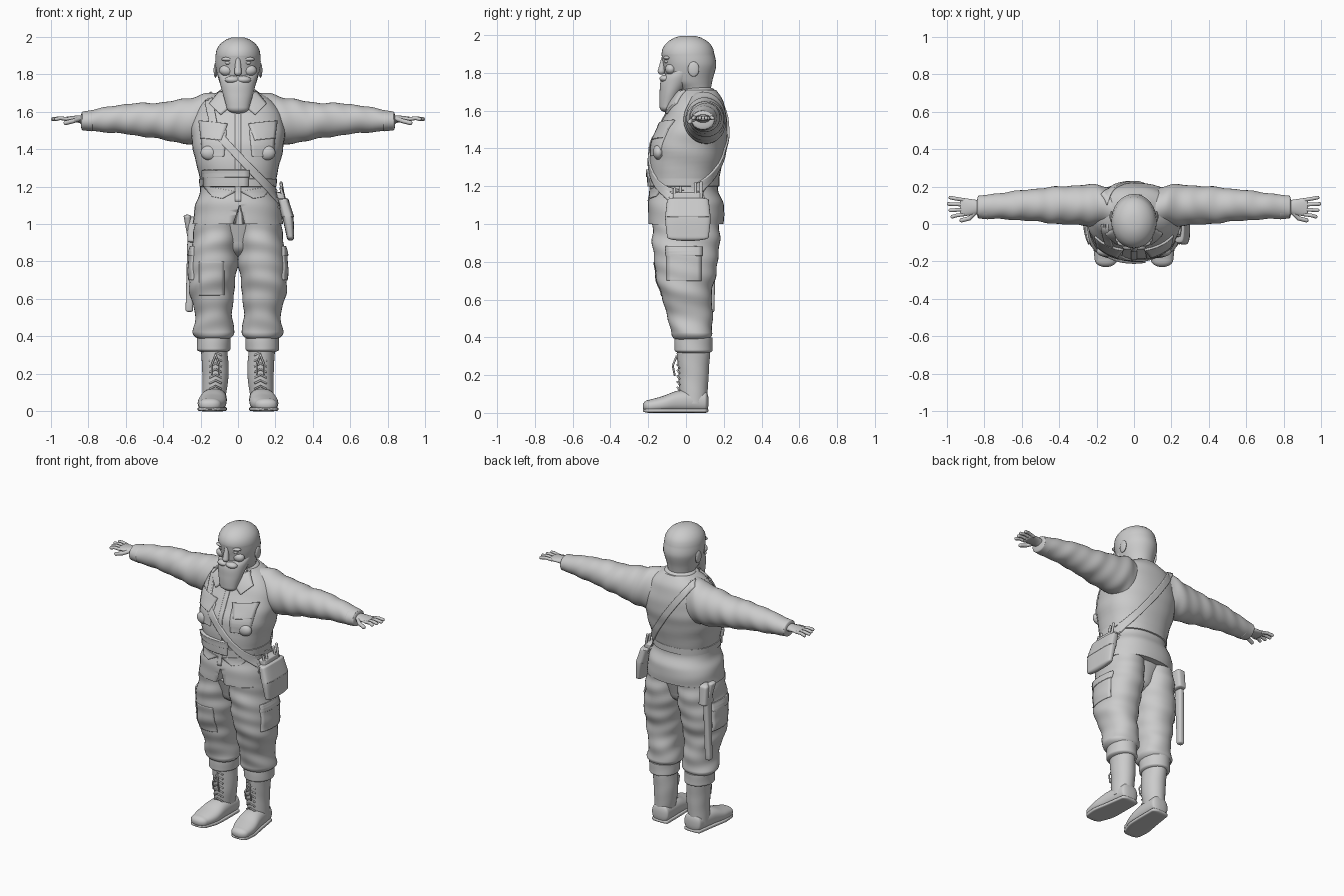
import bpy, bmesh, math
from mathutils import Matrix, Vector
from mathutils.bvhtree import BVHTree

if "Cube" in bpy.data.objects:
    bpy.data.objects.remove(bpy.data.objects["Cube"])

shade = (0.6, 0.6, 0.6, 1)
grey = bpy.data.materials.new("clay_grey")
grey.use_nodes = True
grey.diffuse_color = shade
grey.node_tree.nodes["Principled BSDF"].inputs["Base Color"].default_value = shade


def finish(name, bm, mirror=False):
    bmesh.ops.recalc_face_normals(bm, faces=bm.faces)
    mesh = bpy.data.meshes.new(name)
    bm.to_mesh(mesh)
    bm.free()
    mesh.materials.append(grey)
    part = bpy.data.objects.new(name, mesh)
    bpy.context.collection.objects.link(part)
    bpy.ops.object.select_all(action='DESELECT')
    part.select_set(True)
    bpy.context.view_layer.objects.active = part
    bpy.ops.object.shade_smooth_by_angle(angle=math.radians(50))
    if mirror:
        part.modifiers.new("Mirror", 'MIRROR').use_mirror_merge = False
    return part


def spline(rings, steps):
    """Smooth the list of rings with a Catmull-Rom curve."""
    last = len(rings) - 1
    smooth = []
    for index in range(last):
        before, start, end, after = (rings[min(max(index + k, 0), last)] for k in (-1, 0, 1, 2))
        for step in range(steps):
            t = step / steps
            smooth.append([q + t * ((r - p) + t * (2*p - 5*q + 4*r - w + t * (3*(q - r) + w - p))) / 2
                           for p, q, r, w in zip(before, start, end, after)])
    return smooth + [rings[last]]


def dome(ring, height):
    """Rings that shrink along a quarter circle, to round off an end."""
    place, across, along, width, depth = ring
    turns = [math.pi / 2 * k / 6 for k in range(1, 6)]
    return [(place + height * math.sin(turn), across, along, width * math.cos(turn), depth * math.cos(turn))
            for turn in turns]


def loft(name, rings, axis='z', power=2, fold=0, mirror=False, first=0, last=0, steps=8, sides=36):
    """Skin over rings of (place on axis, two centre values, two radii); first and last round the ends."""
    rows = spline(rings, steps)
    direction = math.copysign(1, rings[-1][0] - rings[0][0])
    if first:
        rows = dome(rows[0], -first * direction)[::-1] + rows
    if last:
        rows = rows + dome(rows[-1], last * direction)
    bm = bmesh.new()
    loops = []
    for place, across, along, width, depth in rows:
        loop = []
        for k in range(sides):
            turn = math.tau * k / sides
            c, s = math.cos(turn), math.sin(turn)
            crease = 1 + fold * (math.sin(place * 60 + 2.5 * s + c) + math.sin(place * 33 + 2 * turn))
            a = across + crease * width * math.copysign(abs(c) ** (2 / power), c)
            b = along + crease * depth * math.copysign(abs(s) ** (2 / power), s)
            point = {'z': (a, b, place), 'x': (place, a, b), 'y': (a, place, b)}[axis]
            loop.append(bm.verts.new(point))
        loops.append(loop)
    for low, high in zip(loops, loops[1:]):
        for k in range(sides):
            bm.faces.new((low[k - 1], low[k], high[k], high[k - 1]))
    bm.faces.new(loops[0])
    bm.faces.new(loops[-1])
    return finish(name, bm, mirror)


def blob(name, centre, radii, mirror=True):
    bm = bmesh.new()
    bmesh.ops.create_uvsphere(bm, u_segments=20, v_segments=12, radius=1,
                              matrix=Matrix.Translation(centre) @ Matrix.Diagonal((*radii, 1)))
    return finish(name, bm, mirror)


def cords(name, paths, radius, mirror=True):
    """Round cords with a ball at every bend."""
    bm = bmesh.new()
    for path in paths:
        points = [Vector(point) for point in path]
        for point in points:
            bmesh.ops.create_uvsphere(bm, u_segments=10, v_segments=6, radius=radius,
                                      matrix=Matrix.Translation(point))
        for start, end in zip(points, points[1:]):
            turn = (end - start).to_track_quat('Z', 'Y').to_matrix().to_4x4()
            bmesh.ops.create_cone(bm, segments=10, radius1=radius, radius2=radius, depth=(end - start).length,
                                  matrix=Matrix.Translation((start + end) / 2) @ turn)
    return finish(name, bm, mirror)


# Jacket, sleeves and trousers
jacket = loft("jacket_body", [(1, 0, 0, .24, .2), (1.1, 0, 0, .23, .2), (1.2, 0, -.01, .2, .18),
                              (1.4, 0, .01, .24, .2), (1.52, 0, .04, .25, .18), (1.64, 0, .06, .2, .14),
                              (1.71, 0, .06, .1, .1)], power=2.3, fold=.006)
sleeves = loft("sleeves", [(.04, .07, 1.6, .08, .09), (.15, .09, 1.56, .11, .14), (.23, .1, 1.55, .11, .13),
                           (.4, .1, 1.55, .1, .1), (.6, .1, 1.56, .08, .08), (.83, .09, 1.55, .06, .05)],
               'x', fold=.02, mirror=True, steps=15)
trousers = loft("trouser_legs", [(1, .11, 0, .12, .18), (.8, .13, 0, .13, .17), (.65, .14, 0, .12, .14),
                                 (.52, .13, .02, .1, .12), (.42, .13, .03, .11, .11)],
                power=2.2, fold=.018, mirror=True, steps=15, last=.05)
loft("trouser_seat", [(1, 0, 0, .2, .16), (.9, 0, 0, .12, .13)], last=.08)
loft("trouser_cuffs", [(.4, .13, .04, .09, .1), (.33, .13, .04, .09, .1)], mirror=True, last=.02, fold=.01)
loft("sleeve_cuffs", [(.78, .09, 1.55, .065, .055), (.83, .09, 1.55, .06, .05)], 'x', mirror=True,
     first=.01, last=.01)

# Body surface that the cloth patches lie on
points, faces = [], []
bpy.context.view_layer.update()
depsgraph = bpy.context.evaluated_depsgraph_get()
for part in (jacket, sleeves, trousers):
    mesh = part.evaluated_get(depsgraph).to_mesh()
    offset = len(points)
    points += [vert.co.copy() for vert in mesh.vertices]
    faces += [[offset + index for index in face.vertices] for face in mesh.polygons]
body = BVHTree.FromPolygons(points, faces)
facing = {'front': (0, -1, 0), 'back': (0, 1, 0), 'left': (1, 0, 0), 'right': (-1, 0, 0)}


def drape(name, start, end, width, side='front', thick=.01, taper=1):
    """Strip of cloth between two (across, height) points, laid on the body."""
    outward = Vector(facing[side])
    start, end = Vector(start), Vector(end)
    sideways = (end - start).orthogonal().normalized() * width / 2
    length, breadth = 30, 8
    bm = bmesh.new()
    grid = []
    for i in range(length + 1):
        t = i / length
        row = []
        for j in range(breadth + 1):
            spot = start.lerp(end, t) + sideways * (2 * j / breadth - 1) * (1 - t + t * taper)
            place = Vector((spot.x, 0, spot.y)) if outward.y else Vector((0, spot.x, spot.y))
            hit = body.ray_cast(place + outward, -outward, 1)[0]
            row.append(bm.verts.new(hit or body.find_nearest(place + outward / 10)[0]))
        grid.append(row)
    for low, high in zip(grid, grid[1:]):
        for j in range(breadth):
            bm.faces.new((low[j], high[j], high[j + 1], low[j + 1]))
    layer = finish(name, bm).modifiers.new("Thickness", 'SOLIDIFY')
    layer.thickness, layer.offset = 2 * thick, 0


# Pockets, collar and flaps on both sides
for side, sign in (("left", 1), ("right", -1)):
    drape(side + "_chest_pocket", (sign * .13, 1.5), (sign * .13, 1.36), .14, thick=.006, taper=.8)
    drape(side + "_pocket_flap", (sign * .13, 1.54), (sign * .14, 1.45), .15, thick=.012, taper=.7)
    drape(side + "_collar_flap", (sign * .05, 1.68), (sign * .12, 1.61), .1, thick=.012, taper=.8)
    drape(side + "_waist_flap", (sign * .1, 1.19), (sign * .11, 1.14), .18, thick=.006, taper=.3)
    drape(side + "_thigh_pocket", (-.01, .87), (-.01, .7), .18, side, .006)
    drape(side + "_thigh_flap", (-.01, .88), (-.01, .83), .19, side, .01)
drape("knee_patch", (-.14, .8), (-.14, .62), .13, thick=.004)
drape("front_placket", (0, 1.6), (0, 1.12), .03, thick=.004)
drape("belt_pouch", (-.06, 1.28), (-.06, 1.2), .23, thick=.015)
drape("belt_pouch_flap", (-.06, 1.29), (-.06, 1.25), .24, thick=.02)
drape("chest_strap", (-.16, 1.69), (-.12, 1.48), .04)
drape("front_strap", (-.12, 1.49), (.25, 1.1), .04)
drape("back_strap", (-.16, 1.69), (.24, 1.12), .04, 'back')
blob("pocket_bulges", (.15, -.145, 1.38), (.05, .03, .04))
loft("collar_stand", [(1.64, 0, .05, .12, .1), (1.71, 0, .06, .1, .09)], last=.02)
loft("waist_belt", [(1.2, 0, -.01, .206, .186), (1.24, 0, -.01, .208, .187)], power=2.3, first=.01, last=.01)

# Split at the front hem
cutter = loft("hem_cutter", [(.9, 0, -.2, .06, .1), (1.1, .01, -.2, .002, .1)], power=4, steps=1)
cutter.hide_render = True
cutter.hide_set(True)
split = jacket.modifiers.new("Hem split", 'BOOLEAN')
split.operation, split.object = 'DIFFERENCE', cutter

# Head, beard and face
loft("head", [(1.6, 0, .05, .08, .07), (1.7, 0, .05, .08, .08), (1.76, 0, .02, .1, .12),
              (1.84, 0, .02, .12, .14), (1.9, 0, .01, .12, .14)], last=.1)
loft("beard", [(1.62, 0, -.1, .06, .04), (1.69, 0, -.08, .08, .06), (1.77, 0, -.04, .1, .09),
               (1.82, 0, 0, .11, .08)], fold=.006, first=.03, last=.01)
loft("nose", [(1.88, 0, -.12, .012, .01), (1.81, 0, -.13, .02, .02)], first=.01, last=.02)
blob("moustache", (.03, -.11, 1.77), (.04, .03, .02))
blob("brows", (.05, -.1, 1.88), (.04, .02, .012))
blob("cheeks", (.06, -.08, 1.82), (.04, .03, .03))
blob("eyes", (.05, -.1, 1.86), (.02, .015, .01))
blob("ears", (.12, .04, 1.82), (.01, .03, .04))

# Hands
loft("palms", [(.8, .09, 1.55, .03, .03), (.85, .09, 1.56, .04, .02), (.92, .09, 1.56, .05, .012)],
     'x', mirror=True, last=.01)
spread = (-1.5, -.5, .5, 1.5)
cords("fingers", [[(.91, .09 + k * .026, 1.56), (.95, .09 + k * .03, 1.565),
                   (.99 - .01 * abs(k - .5), .09 + k * .034, 1.56)] for k in spread], .01)
cords("thumbs", [[(.85, .06, 1.56), (.88, .03, 1.55), (.92, .02, 1.54)]], .012)

# Boots
loft("boot_shafts", [(.36, .13, .04, .07, .09), (.2, .12, .04, .07, .08), (.05, .13, .04, .06, .07)],
     mirror=True, fold=.006)
foot = [(.1, .12, .06, .06, .06), (-.03, .13, .06, .07, .06), (-.12, .14, .045, .075, .045),
        (-.19, .15, .035, .06, .035)]
loft("boot_feet", foot, 'y', 2.3, mirror=True, first=.02, last=.04)
sole = [(place, across, .012, width, .012) for place, across, rise, width, depth in foot]
loft("boot_soles", sole, 'y', 5, mirror=True, first=.02, last=.04)
rows = [.12 + .03 * k for k in range(7)]
cords("boot_laces", [[(.09, -.035, row), (.12, -.045, row + .015), (.15, -.035, row)] for row in rows], .005)
cords("lace_bows", [[(.12, -.05, .3), (x, -.07, .25), (x, -.06, .2)] for x in (.1, .14)], .005)

# Satchel with writing tools
loft("satchel", [(.93, .28, .01, .02, .11), (1.04, .265, .01, .03, .12), (1.12, .24, .01, .03, .1)],
     power=3.5, first=.02, last=.01)
loft("satchel_flap", [(1.04, .265, .01, .034, .12), (1.13, .24, .01, .03, .11)], power=3.5, first=.01, last=.01)
loft("tool_pouch", [(1.1, .23, .01, .03, .08), (1.16, .22, .01, .03, .08)], power=4, last=.01)
cords("tools", [[(.25, y, 1.1), (.23, y, 1.2 + y / 4)] for y in (-.06, -.03, .05, .08)], .008, False)

# Sheathed blade on the other hip
loft("blade_sheath", [(.54, -.26, .13, .02, .02), (.93, -.25, .13, .02, .03)], power=3, first=.01, last=.01)
loft("sheath_hanger", [(.91, -.24, .13, .03, .05), (1.02, -.24, .13, .03, .04)], power=4, first=.01, last=.02)
loft("blade_handle", [(.93, -.26, .13, .01, .02), (1.04, -.27, .11, .02, .03)], power=2.5, last=.01)
